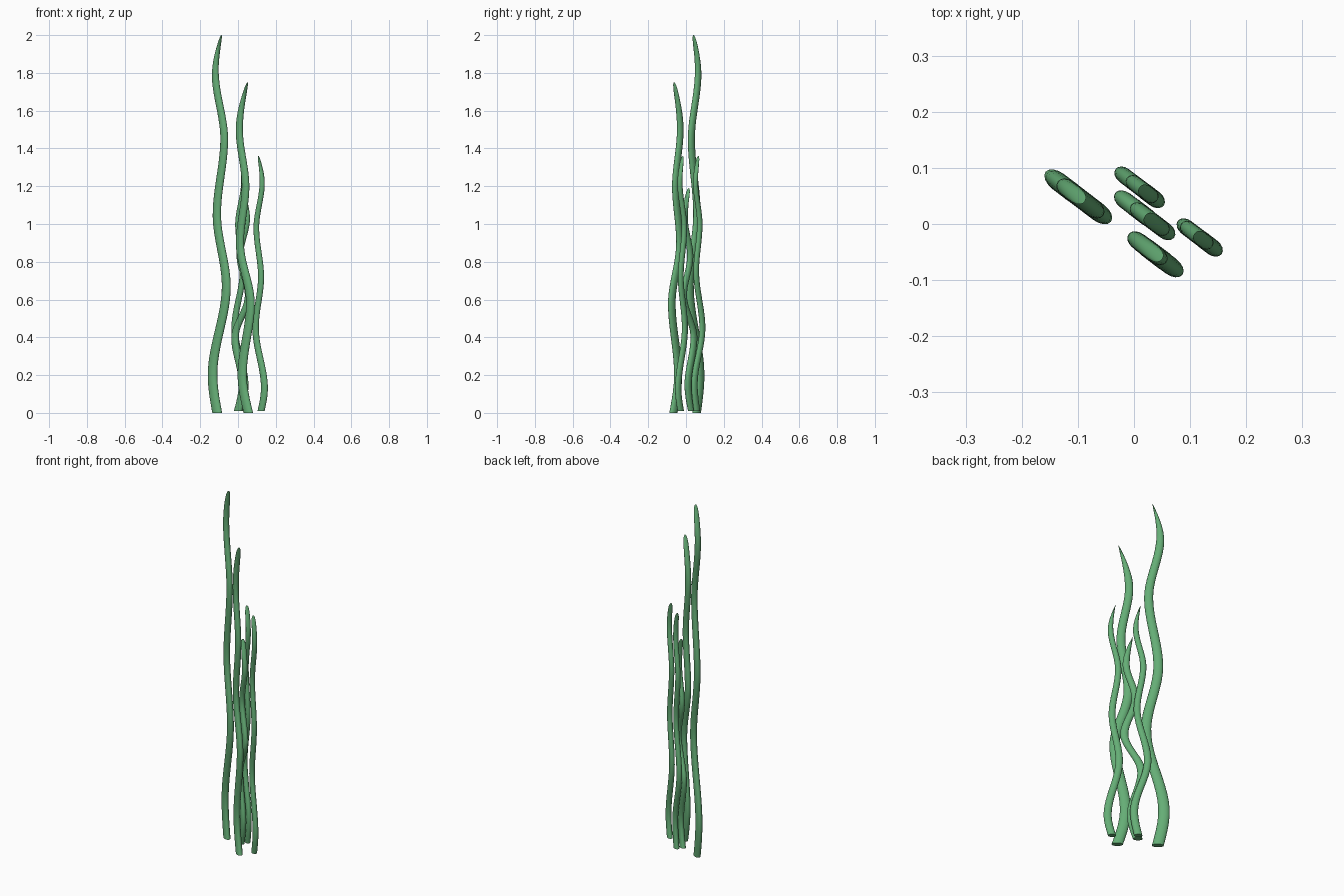
import bpy, bmesh, math
from mathutils import Vector

cube = bpy.data.objects.get("Cube")
if cube:
    bpy.data.objects.remove(cube, do_unlink=True)

# Single leaf colour
green = bpy.data.materials.new("seaweed_green")
green.use_nodes = True
colour = (0.13, 0.42, 0.18, 1)
green.diffuse_color = colour
bsdf = next(n for n in green.node_tree.nodes if n.type == 'BSDF_PRINCIPLED')
bsdf.inputs["Base Color"].default_value = colour
bsdf.inputs["Roughness"].default_value = 0.7

SLOPE = -0.76                                   # all fronds sway in one plane
SWAY = Vector((1, SLOPE, 0)).normalized()
ACROSS = Vector((-SWAY.y, SWAY.x, 0))
RINGS, SIDES = 72, 16


def sway_at(path, z):
    """Smooth wave through the (z, x) turning points of a frond."""
    last = len(path) - 2
    k = next((i for i in range(last) if z <= path[i + 1][0]), last)
    (z0, x0), (z1, x1) = path[k], path[k + 1]
    s = (z - z0) / (z1 - z0)
    if k == 0:                                  # leaves the ground at a slant
        ease = 1.5 * s - 0.5 * s ** 3
    elif k == last:                             # tip keeps leaning
        ease = 1.5 * s * s - 0.5 * s ** 3
    else:
        ease = s * s * (3 - 2 * s)
    return x0 + (x1 - x0) * ease


def frond(name, path, y_at_zero, half_width, half_depth):
    """Elliptical wavy blade, narrowing in the sway plane to a sharp tip."""
    bm = bmesh.new()
    bottom, top = path[0][0], path[-1][0]

    def centre(z):
        x = sway_at(path, z)
        return Vector((x, y_at_zero + SLOPE * x, z))

    rings = []
    for i in range(RINGS):
        t = math.sin(i / RINGS * math.pi / 2)   # denser rings near the tip
        c = centre(bottom + (top - bottom) * t)
        s = max(0, (t - 0.86) / 0.14)
        w = half_width * (1 - 0.33 * t) * (1 - s * s)
        d = half_depth * (1 - 0.1 * t) * math.sqrt(1 - t ** 60)
        ring = []
        for j in range(SIDES):
            a = 2 * math.pi * j / SIDES
            ring.append(bm.verts.new(c + SWAY * w * math.cos(a) + ACROSS * d * math.sin(a)))
        rings.append(ring)
    for low, high in zip(rings, rings[1:]):
        for j in range(SIDES):
            k = (j + 1) % SIDES
            bm.faces.new((low[j], low[k], high[k], high[j]))
    bm.faces.new(rings[0][::-1])
    tip = bm.verts.new(centre(top))
    for j in range(SIDES):
        bm.faces.new((rings[-1][j], rings[-1][(j + 1) % SIDES], tip))
    bmesh.ops.recalc_face_normals(bm, faces=bm.faces)

    mesh = bpy.data.meshes.new(name)
    bm.to_mesh(mesh)
    bm.free()
    mesh.materials.append(green)
    obj = bpy.data.objects.new(name, mesh)
    bpy.context.collection.objects.link(obj)
    return obj


fronds = [
    frond("tall_right_frond",
          [(0, -.11), (.2, -.135), (.67, -.062), (1.05, -.112),
           (1.45, -.073), (1.8, -.12), (2, -.088)], -.027, .03, .017),
    frond("front_frond",
          [(0, .055), (.2, .022), (.58, .066), (.9, .01),
           (1.2, .04), (1.5, .007), (1.75, .05)], -.025, .029, .0165),
    frond("left_frond",
          [(.01, .122), (.13, .14), (.45, .093), (.72, .122),
           (.98, .097), (1.22, .128), (1.36, .108)], .065, .021, .0145),
    frond("back_frond",
          [(.01, .02), (.15, .037), (.45, -.018), (.75, .025),
           (1, 0), (1.22, .03), (1.36, .01)], .073, .021, .0145),
    frond("middle_frond",
          [(.01, 0), (.15, .025), (.4, -.016), (.62, .055),
           (.83, .01), (1.03, .047), (1.19, .02)], .03, .025, .0155),
]

# Smooth blades with a crisp base edge
bpy.ops.object.select_all(action='DESELECT')
for obj in fronds:
    obj.select_set(True)
bpy.context.view_layer.objects.active = fronds[0]
bpy.ops.object.shade_smooth_by_angle(angle=math.radians(50))
